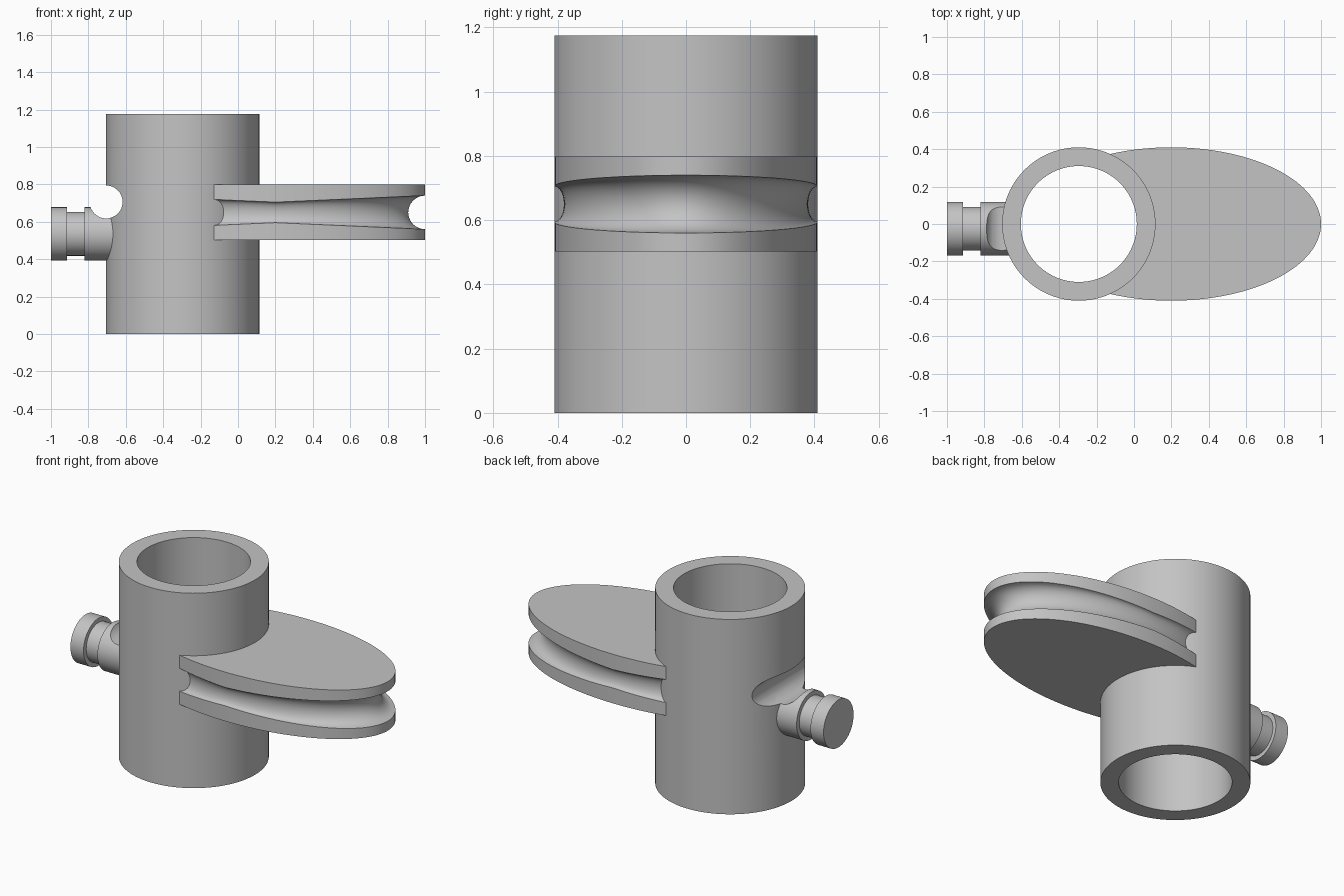
import bpy, bmesh, math
from mathutils import Matrix, Vector

cube = bpy.data.objects.get("Cube")
if cube:
    bpy.data.objects.remove(cube, do_unlink=True)

grey = bpy.data.materials.new("plain grey")
grey.use_nodes = True
COLOUR = (0.55, 0.55, 0.55, 1)
grey.diffuse_color = COLOUR
grey.node_tree.nodes["Principled BSDF"].inputs["Base Color"].default_value = COLOUR

TUBE_X = -0.295


def make_object(name, bm):
    bmesh.ops.recalc_face_normals(bm, faces=bm.faces)
    mesh = bpy.data.meshes.new(name)
    bm.to_mesh(mesh)
    bm.free()
    mesh.materials.append(grey)
    obj = bpy.data.objects.new(name, mesh)
    bpy.context.collection.objects.link(obj)
    return obj


def loft(name, rings, closed=False):
    """Skin a list of point rings; cap the ends unless the loft is closed."""
    bm = bmesh.new()
    loops = [[bm.verts.new(p) for p in ring] for ring in rings]
    pairs = list(zip(loops, loops[1:]))
    if closed:
        pairs.append((loops[-1], loops[0]))
    for a, b in pairs:
        for i in range(len(a)):
            j = (i + 1) % len(a)
            bm.faces.new((a[i], a[j], b[j], b[i]))
    if not closed:
        bm.faces.new(loops[0])
        bm.faces.new(loops[-1])
    return make_object(name, bm)


def turned(name, profile, matrix, closed=False, sides=96):
    """Revolve (radius, height) points about z, then place with a matrix."""
    angles = [math.tau * i / sides for i in range(sides)]
    rings = [[matrix @ Vector((r * math.cos(a), r * math.sin(a), h)) for a in angles]
             for r, h in profile]
    return loft(name, rings, closed)


def cut(obj, cutter):
    mod = obj.modifiers.new("cut", "BOOLEAN")
    mod.operation = "DIFFERENCE"
    mod.solver = "EXACT"
    mod.object = cutter
    bpy.context.view_layer.objects.active = obj
    bpy.ops.object.modifier_apply(modifier=mod.name)


# Upright open tube
tube_place = Matrix.Translation((TUBE_X, 0, 0))
tube = turned("tube", [(0.41, 0), (0.41, 1.175), (0.31, 1.175), (0.31, 0)],
              tube_place, closed=True)

# Grooved side knob, lying along x
knob_place = Matrix.Translation((0, -0.025, 0.535)) @ Matrix.Rotation(math.pi / 2, 4, "Y")
knob = turned("side_knob", [(0.143, -1), (0.143, -0.913), (0.117, -0.913),
                            (0.117, -0.82), (0.143, -0.82), (0.143, -0.64)],
              knob_place, sides=64)


# Elliptical plate with a rounded groove round its rim
def plate_ring(z, inset):
    ring = []
    for i in range(128):
        a = math.tau * i / 128
        c, s = math.cos(a), math.sin(a)
        half = 0.055 + 0.035 * abs(c)
        depth = 0.03 + 0.06 * c * c
        normal = Vector((0.41 * c, 0.8 * s, 0)).normalized()
        point = Vector((0.2 + 0.8 * c, 0.41 * s, 0.65))
        point -= normal * depth * inset
        point.z += half * z if abs(z) <= 1 else math.copysign(0.148, z)
        ring.append(point)
    return ring


arc = [math.pi * (i / 12 - 0.5) for i in range(13)]
rings = [plate_ring(-2, 0)]
rings += [plate_ring(math.sin(t), max(0, math.cos(t))) for t in arc]
rings += [plate_ring(2, 0)]
plate = loft("oval_plate", rings)

# Bore clearance through the plate, and a cross notch through tube and knob
bore_cutter = turned("bore_cutter", [(0.36, -0.5), (0.36, 1.6)], tube_place)
notch_place = Matrix.Translation((-0.705, 0, 0.706)) @ Matrix.Rotation(math.pi / 2, 4, "X")
notch_cutter = turned("notch_cutter", [(0.088, -0.6), (0.088, 0.6)], notch_place, sides=48)
cut(plate, bore_cutter)
cut(tube, notch_cutter)
cut(knob, notch_cutter)
for helper in (bore_cutter, notch_cutter):
    bpy.data.objects.remove(helper, do_unlink=True)

# Smooth curved faces, crisp edges
bpy.ops.object.select_all(action="DESELECT")
for obj in (tube, knob, plate):
    obj.select_set(True)
bpy.context.view_layer.objects.active = tube
bpy.ops.object.shade_smooth_by_angle(angle=math.radians(30))
